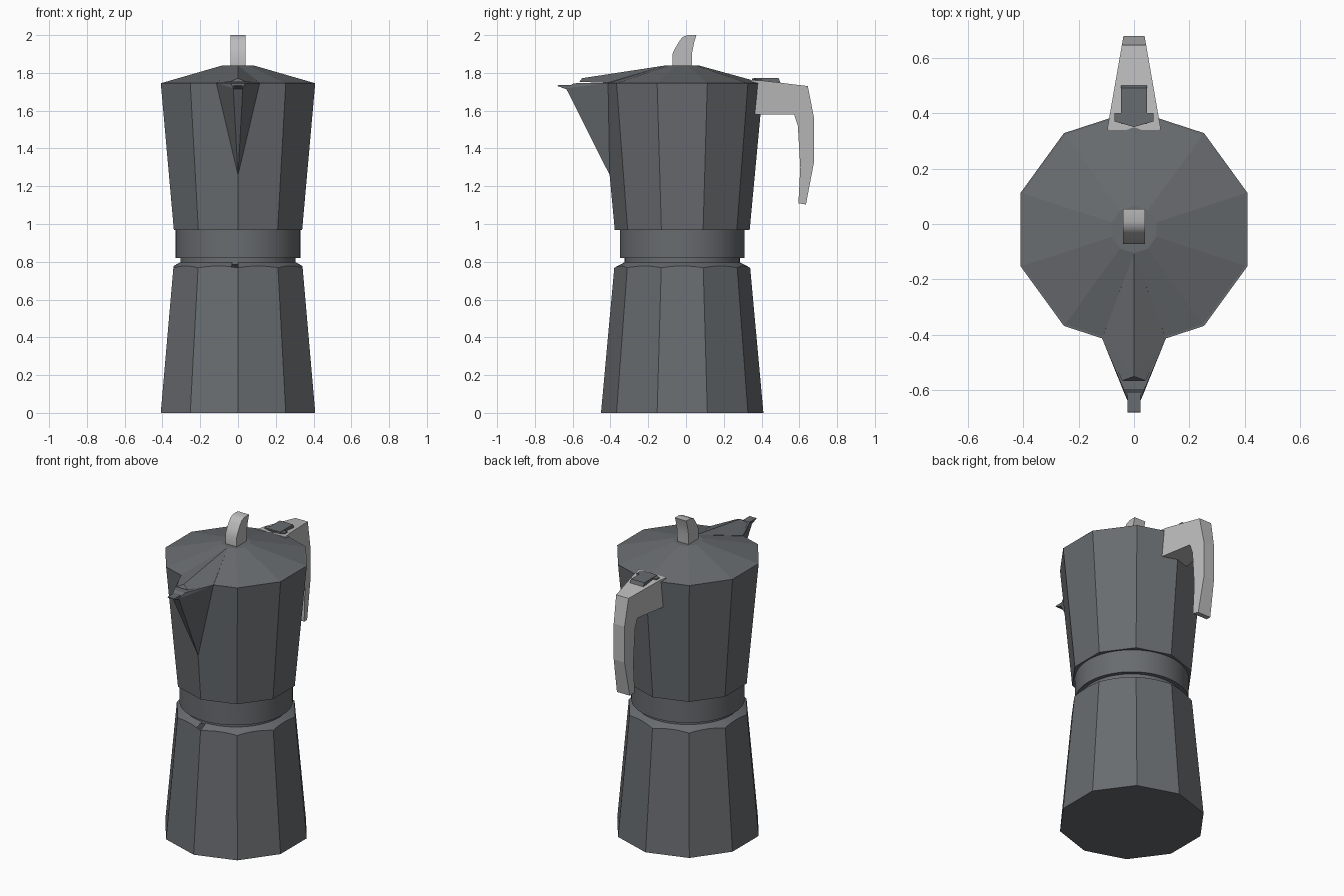
import bpy, bmesh, math

if "Cube" in bpy.data.objects:
    bpy.data.objects.remove(bpy.data.objects["Cube"])

CY = -0.02  # axis of the pot


def material(name, color):
    m = bpy.data.materials.new(name)
    m.diffuse_color = (*color, 1)
    m.use_nodes = True
    m.node_tree.nodes["Principled BSDF"].inputs["Base Color"].default_value = m.diffuse_color
    return m


METAL = material("dark_metal", (0.14, 0.15, 0.16))
LIGHT = material("light_grey", (0.5, 0.5, 0.5))


def finish(name, bm, mat, smooth=None):
    bmesh.ops.recalc_face_normals(bm, faces=bm.faces[:])
    me = bpy.data.meshes.new(name)
    bm.to_mesh(me)
    bm.free()
    me.materials.append(mat)
    ob = bpy.data.objects.new(name, me)
    bpy.context.collection.objects.link(ob)
    if smooth:
        bpy.ops.object.select_all(action='DESELECT')
        ob.select_set(True)
        bpy.context.view_layer.objects.active = ob
        bpy.ops.object.shade_smooth_by_angle(angle=math.radians(smooth))
    return ob


def stack(name, profile, sides, smooth=None):
    """Closed stack of regular polygons; profile is (radius, z), a vertex points to -y."""
    bm = bmesh.new()
    rings = []
    for r, z in profile:
        angles = [2 * math.pi * i / sides - math.pi / 2 for i in range(sides)]
        rings.append([bm.verts.new((r * math.cos(a), CY + r * math.sin(a), z)) for a in angles])
    for a, b in zip(rings, rings[1:]):
        for i in range(sides):
            j = (i + 1) % sides
            bm.faces.new((a[i], a[j], b[j], b[i]))
    bm.faces.new(rings[0])
    bm.faces.new(rings[-1])
    return finish(name, bm, METAL, smooth)


def hull(name, half):
    """Convex solid from points, mirrored across x = 0."""
    bm = bmesh.new()
    for x, y, z in half:
        bm.verts.new((x, y, z))
        if x:
            bm.verts.new((-x, y, z))
    bmesh.ops.convex_hull(bm, input=bm.verts[:])
    bmesh.ops.dissolve_limit(bm, angle_limit=0.01, verts=bm.verts[:], edges=bm.edges[:])
    return finish(name, bm, METAL)


def slab(name, profile, width, mat, smooth=None):
    """Side profile (y, z) given thickness in x; width(y) is the half width."""
    bm = bmesh.new()
    left, right = ([bm.verts.new((s * width(y), y, z)) for y, z in profile] for s in (-1, 1))
    n = len(profile)
    for i in range(n):
        j = (i + 1) % n
        bm.faces.new((left[i], left[j], right[j], right[i]))
    bm.faces.new(left)
    bm.faces.new(right)
    return finish(name, bm, mat, smooth)


# Ten-sided water chamber with a conical shoulder cut across its top
base = stack("water_chamber", [(0.43, 0), (0.355, 0.82)], 10)
cutter = stack("shoulder_cutter", [(0.6, -0.1), (0.6, 0.64), (0.30, 0.80)], 64)
cutter.hide_render = True
cutter.hide_viewport = True
mod = base.modifiers.new("shoulder", 'BOOLEAN')
mod.operation = 'INTERSECT'
mod.solver = 'EXACT'
mod.object = cutter

# Round neck and screw collar
stack("collar", [(0.305, 0.785), (0.305, 0.82), (0.33, 0.82), (0.33, 0.97)], 64, 35)

# Upper pot and shallow lid
stack("upper_pot", [(0.357, 0.967), (0.43, 1.747)], 10)
stack("lid", [(0.43, 1.745), (0.085, 1.84)], 10)

# Pouring spout, its lip and the lid peak covering it
hull("spout", [(0.115, -0.413, 1.747), (0.038, -0.595, 1.745), (0.025, -0.635, 1.718),
               (0, -0.402, 1.255), (0, -0.30, 1.74)])
slab("spout_lip", [(-0.59, 1.715), (-0.635, 1.714), (-0.68, 1.73), (-0.678, 1.735), (-0.59, 1.735)],
     lambda y: 0.024, METAL)
hull("lid_peak", [(0, -0.105, 1.84), (0, -0.55, 1.772), (0.115, -0.413, 1.748),
                  (0.043, -0.565, 1.752), (0, -0.10, 1.75)])

# Tapered hooked handle
slab("handle", [(0.34, 1.762), (0.40, 1.76), (0.645, 1.73), (0.678, 1.56), (0.678, 1.33),
                (0.635, 1.103), (0.595, 1.11), (0.605, 1.30), (0.592, 1.52), (0.572, 1.58),
                (0.34, 1.58)],
     lambda y: 0.09 - 0.174 * (y - 0.38), LIGHT)

# Hinge plate between lid and handle
hull("hinge_wing", [(0, 0.35, 1.77), (0.07, 0.37, 1.768), (0.07, 0.40, 1.768),
                    (0, 0.35, 1.745), (0.07, 0.37, 1.745), (0.07, 0.40, 1.745)])
slab("hinge_plate", [(0.36, 1.75), (0.36, 1.772), (0.49, 1.772), (0.50, 1.75)],
     lambda y: 0.047, METAL)

# Curved lid knob
slab("lid_knob", [(-0.07, 1.83), (-0.072, 1.90), (-0.055, 1.935), (-0.035, 1.968), (-0.018, 1.99),
                  (0.01, 2.0), (0.055, 2.0), (0.043, 1.96), (0.033, 1.91), (0.03, 1.83)],
     lambda y: 0.04, LIGHT, 40)
